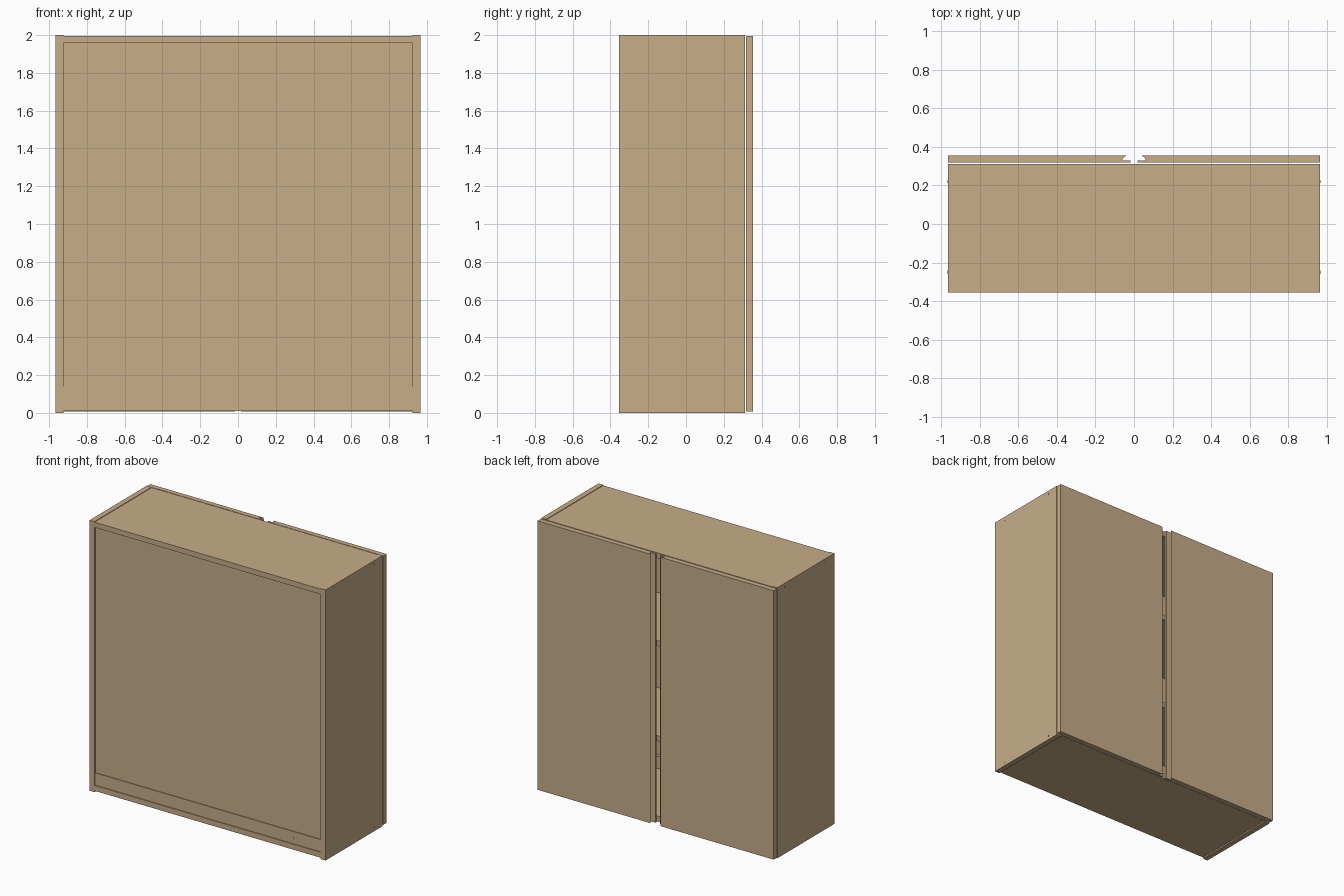
import bpy
import bmesh
from mathutils import Matrix, Vector

if "Cube" in bpy.data.objects:
    bpy.data.objects.remove(bpy.data.objects["Cube"], do_unlink=True)

wood = bpy.data.materials.new("light_wood")
wood.use_nodes = True
wood.diffuse_color = (0.57, 0.42, 0.25, 1)
wood.node_tree.nodes["Principled BSDF"].inputs["Base Color"].default_value = wood.diffuse_color


def finish(name, bm):
    bmesh.ops.recalc_face_normals(bm, faces=bm.faces)
    mesh = bpy.data.meshes.new(name)
    bm.to_mesh(mesh)
    bm.free()
    mesh.materials.append(wood)
    obj = bpy.data.objects.new(name, mesh)
    bpy.context.collection.objects.link(obj)
    return obj


def board(name, low, high):
    low, high = Vector(low), Vector(high)
    bm = bmesh.new()
    bmesh.ops.create_cube(bm, size=1)
    bmesh.ops.scale(bm, vec=high - low, verts=bm.verts)
    bmesh.ops.translate(bm, vec=(low + high) / 2, verts=bm.verts)
    return finish(name, bm)


def plug(name, place, normal):
    """Small dowel end, almost flush with the surface."""
    bm = bmesh.new()
    turn = Vector((0, 0, 1)).rotation_difference(Vector(normal)).to_matrix().to_4x4()
    bmesh.ops.create_cone(bm, cap_ends=True, segments=12, radius1=0.008, radius2=0.008,
                          depth=0.002, matrix=Matrix.Translation(place) @ turn)
    return finish(name, bm)


def door(name, side):
    """Door whose inner edge is cut with a finger groove."""
    profile = [(0.965, 0.318), (0.965, 0.355), (0.04, 0.355), (0.06, 0.338),
               (0.06, 0.33), (0.017, 0.33), (0.017, 0.318)]
    bm = bmesh.new()
    face = bm.faces.new([bm.verts.new((side * x, y, 0.007)) for x, y in profile])
    top = bmesh.ops.extrude_face_region(bm, geom=[face])["geom"]
    bmesh.ops.translate(bm, vec=(0, 0, 1.988),
                        verts=[v for v in top if isinstance(v, bmesh.types.BMVert)])
    return finish(name, bm)


inner = 0.925
front, back = -0.355, 0.312

# Carcass
board("top_panel", (-inner, front, 1.957), (inner, back, 1.996))
board("bottom_panel", (-inner, front, 0.01), (inner, back, 0.05))
board("thin_panel", (-inner, front + 0.012, 0.05), (inner, front + 0.024, 1.957))
board("lower_rail", (-inner, front + 0.007, 0.05), (inner, front + 0.047, 0.14))

# Shelves
for name, z in (("lower_shelf", 0.595), ("upper_shelf", 1.298)):
    board(name, (-inner, front + 0.024, z), (inner, 0.295, z + 0.04))

# Mirrored sides, doors and dowel ends
for label, s in (("left", 1), ("right", -1)):
    board(label + "_side", (min(s * inner, s * 0.965), front, 0),
          (max(s * inner, s * 0.965), back, 2))
    door(label + "_door", s)
    for y in (-0.25, 0.22):
        for z in (0.03, 1.976):
            plug(label + "_side_dowel", (s * 0.965, y, z), (s, 0, 0))
    for x, y in ((0.945, 0.27), (0.935, -0.325)):
        plug(label + "_top_dowel", (s * x, y, 2 - 0.001), (0, 0, 1))
    plug(label + "_rail_dowel", (s * 0.697, front + 0.007, 0.09), (0, -1, 0))
